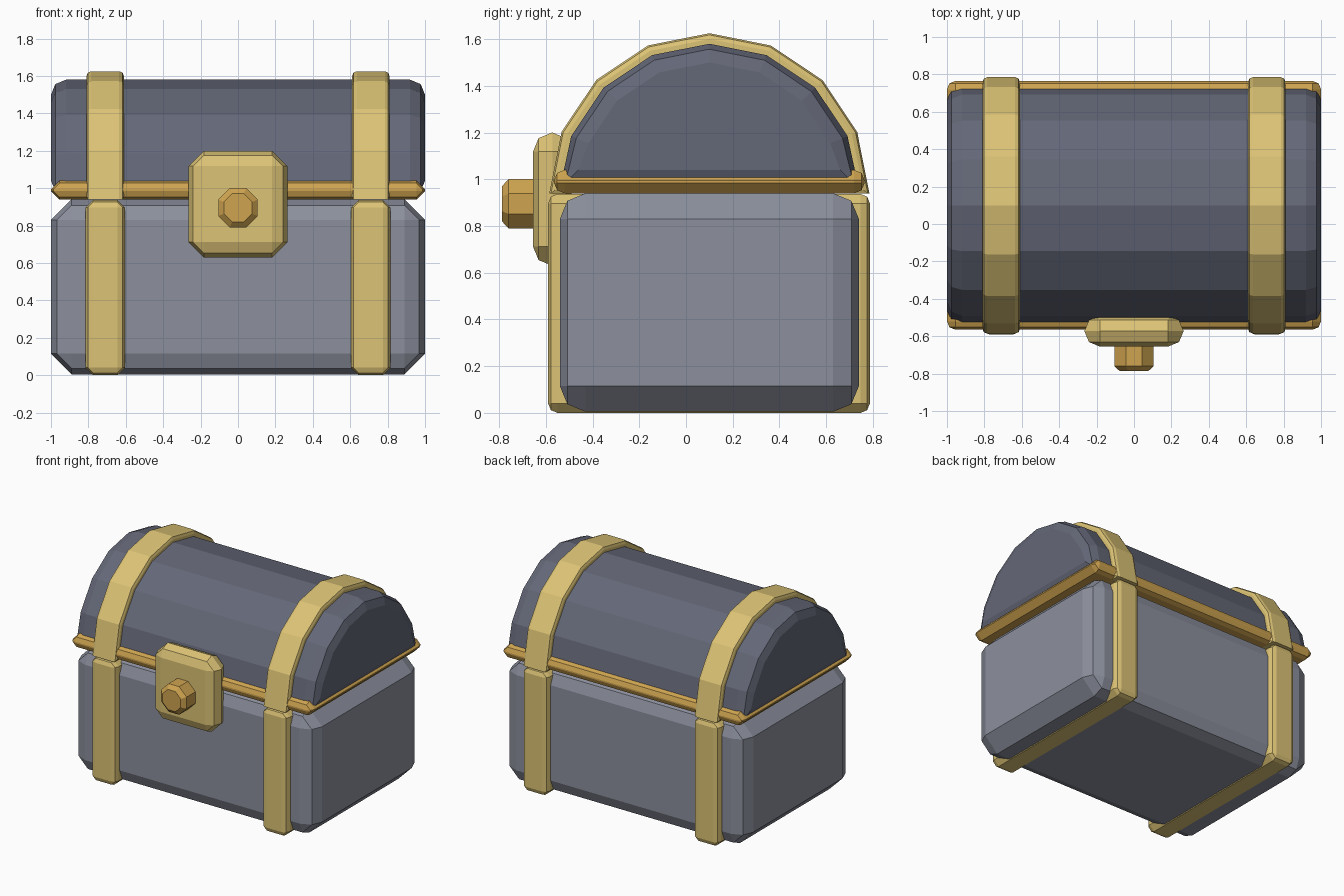
import bpy, bmesh, math

cube = bpy.data.objects.get("Cube")
if cube:
    bpy.data.objects.remove(cube, do_unlink=True)


def material(name, rgb):
    m = bpy.data.materials.new(name)
    m.use_nodes = True
    m.diffuse_color = (*rgb, 1)
    m.node_tree.nodes["Principled BSDF"].inputs["Base Color"].default_value = (*rgb, 1)
    return m


stone = material("light_slate", (0.262, 0.279, 0.337))
slate = material("dark_slate", (0.127, 0.136, 0.184))
gold = material("pale_gold", (0.716, 0.546, 0.178))
brass = material("deep_brass", (0.624, 0.371, 0.08))

MID = 0.1      # chest centre in y
SEAM = 0.94    # height where lid meets body
K = 1 - math.sqrt(0.5)


def loft(name, rings, mat):
    """Join matching point rings into a closed, flat-shaded solid."""
    bm = bmesh.new()
    loops = [[bm.verts.new(p) for p in ring] for ring in rings]
    n = len(loops[0])
    for a, b in zip(loops, loops[1:]):
        for i in range(n):
            j = (i + 1) % n
            bm.faces.new((a[i], a[j], b[j], b[i]))
    bm.faces.new(loops[0])
    bm.faces.new(loops[-1])
    bmesh.ops.remove_doubles(bm, verts=bm.verts, dist=0.0005)
    bmesh.ops.recalc_face_normals(bm, faces=bm.faces)
    me = bpy.data.meshes.new(name)
    bm.to_mesh(me)
    bm.free()
    me.materials.append(mat)
    ob = bpy.data.objects.new(name, me)
    bpy.context.collection.objects.link(ob)
    return ob


def bevel_steps(lo, hi, r):
    """Positions and insets of a two-step bevel at both ends of a span."""
    steps = [(lo, r), (lo + K * r, K * r), (lo + r, 0)]
    return steps + [(lo + hi - p, i) for p, i in reversed(steps)]


def chamfer_box(name, xs, ys, zs, r, mat):
    """Box with chamfered corners in xz and two-step bevels front and back."""
    cx, cz = sum(xs) / 2, sum(zs) / 2
    hx, hz = (xs[1] - xs[0]) / 2, (zs[1] - zs[0]) / 2
    rings = []
    for y, i in bevel_steps(*ys, r):
        a, b, c, d = hx - i, hz - r, hx - r, hz - i
        pts = [(a, b), (c, d), (-c, d), (-a, b), (-a, -b), (-c, -d), (c, -d), (a, -b)]
        rings.append([(cx + x, y, cz + z) for x, z in pts])
    return loft(name, rings, mat)


def arch(name, xs, radius, r, lift, mat):
    """Half-round solid along x with bevelled ends."""
    rings = []
    for x, i in bevel_steps(*xs, r):
        ring = []
        for s in range(9):
            t = math.pi * s / 8
            z = SEAM + max((radius - i) * math.sin(t), lift + i)
            ring.append((x, MID + (radius - i) * math.cos(t), z))
        rings.append(ring)
    return loft(name, rings, mat)


# Main volumes
chest_body = chamfer_box("chest_body", (-1, 1), (-0.54, 0.74), (0.005, SEAM), 0.11, stone)
chest_lid = arch("chest_lid", (-1, 1), 0.64, 0.08, 0.02, slate)
lid_rim = chamfer_box("lid_rim", (-1, 1), (-0.565, 0.765), (SEAM, 1.04), 0.045, brass)

# Straps around body and lid
for side, x in (("left", 0.71), ("right", -0.71)):
    chamfer_box(side + "_body_strap", (x - 0.105, x + 0.105), (-0.59, 0.787),
                (0, SEAM - 0.003), 0.04, gold)
    arch(side + "_lid_strap", (x - 0.1, x + 0.1), 0.685, 0.025, -0.01, gold)

# Lock plate and knob
chamfer_box("lock_plate", (-0.265, 0.265), (-0.655, -0.49), (0.63, 1.2), 0.082, gold)
knob_rings = []
for y, radius in ((-0.6, 0.114), (-0.76, 0.114), (-0.787, 0.082)):
    angles = [math.pi * (s + 0.5) / 4 for s in range(8)]
    knob_rings.append([(radius * math.cos(t), y, 0.895 + radius * math.sin(t)) for t in angles])
loft("lock_knob", knob_rings, brass)
